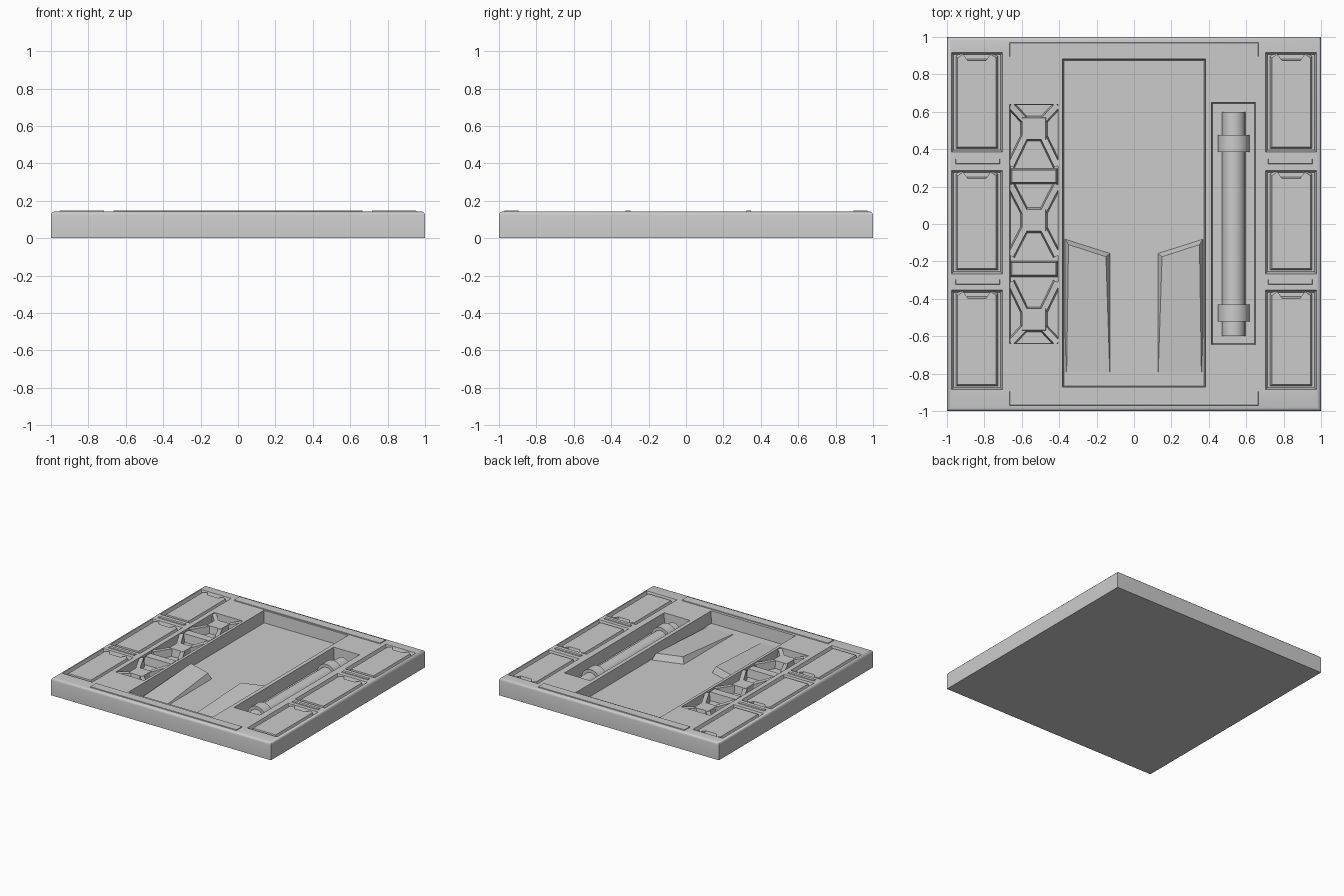
import bpy, bmesh, math

if "Cube" in bpy.data.objects:
    bpy.data.objects.remove(bpy.data.objects["Cube"])

FLOOR = 0.045
TOP = 0.143


def finish(name, bm, bevel=0.0, segs=2):
    bmesh.ops.recalc_face_normals(bm, faces=bm.faces)
    mesh = bpy.data.meshes.new(name)
    bm.to_mesh(mesh)
    bm.free()
    ob = bpy.data.objects.new(name, mesh)
    bpy.context.collection.objects.link(ob)
    bpy.context.view_layer.objects.active = ob
    bpy.ops.object.select_all(action='DESELECT')
    ob.select_set(True)
    if bevel:
        m = ob.modifiers.new("bevel", 'BEVEL')
        m.width, m.segments, m.limit_method = bevel, segs, 'ANGLE'
        bpy.ops.object.modifier_apply(modifier=m.name)
    bpy.ops.object.shade_smooth_by_angle(angle=math.radians(35))
    return ob


def prism(bm, bottom, top):
    """Closed solid between two matching 3D loops."""
    a = [bm.verts.new(p) for p in bottom]
    b = [bm.verts.new(p) for p in top]
    n = len(a)
    bm.faces.new(a[::-1])
    bm.faces.new(b)
    for i in range(n):
        bm.faces.new((a[i], a[(i + 1) % n], b[(i + 1) % n], b[i]))


def block(bm, x0, x1, y0, y1, z0, z1, flare=0.0):
    """Box whose top is wider (flare > 0) or narrower than its base."""
    def rect(g, z):
        return [(x0 - g, y0 - g, z), (x1 + g, y0 - g, z),
                (x1 + g, y1 + g, z), (x0 - g, y1 + g, z)]
    prism(bm, rect(0, z0), rect(flare, z1))


PAD_ROWS = [(0.40, 0.90), (-0.25, 0.27), (-0.87, -0.37)]

# Slab with rounded top edge
bm = bmesh.new()
block(bm, -1, 1, -1, 1, 0, TOP)
bmesh.ops.bevel(bm, geom=[e for e in bm.edges if all(v.co.z > 0.1 for v in e.verts)],
                offset=0.02, segments=3, profile=0.5, affect='EDGES')
slab = finish("slab", bm)

# Recesses: centre bay, two slots and six pad pockets
bm = bmesh.new()
block(bm, -0.375, 0.375, -0.865, 0.875, FLOOR, 0.2, 0.012)
block(bm, 0.42, 0.645, -0.64, 0.645, FLOOR, 0.2, 0.008)
block(bm, -0.66, -0.41, -0.635, 0.635, 0.07, 0.2, 0.008)
for s in (-1, 1):
    for y0, y1 in PAD_ROWS:
        xs = sorted((s * 0.715, s * 0.965))
        block(bm, xs[0], xs[1], y0 - 0.005, y1 + 0.005, 0.11, 0.2, 0.03)
cutter = finish("recess_cutter", bm)
cutter.hide_render = True
m = slab.modifiers.new("recesses", 'BOOLEAN')
m.operation, m.solver, m.object = 'DIFFERENCE', 'EXACT', cutter
bpy.context.view_layer.objects.active = slab
bpy.ops.object.select_all(action='DESELECT')
slab.select_set(True)
bpy.ops.object.modifier_apply(modifier=m.name)
bpy.data.objects.remove(cutter)
bpy.ops.object.shade_smooth_by_angle(angle=math.radians(35))

# Low raised rim strips
bm = bmesh.new()
for s in (-1, 1):
    ys = sorted((s * 0.89, s * 0.975))
    block(bm, -0.67, 0.67, ys[0], ys[1], 0.12, 0.149, -0.006)
    for y in (0.335, -0.31):
        xs = sorted((s * 0.71, s * 0.96))
        block(bm, xs[0], xs[1], y - 0.02, y + 0.02, 0.12, 0.149, -0.008)
finish("rim_strips", bm)

# Side pads with small horned corners at the back edge
bm = bmesh.new()
for s in (-1, 1):
    for y0, y1 in PAD_ROWS:
        def loop(g, z):
            half, cx = 0.115 - g, s * 0.84
            pts = [(-half, y0 + g), (half, y0 + g), (half, y1 - g),
                   (half - 0.03, y1 + 0.02 - g), (half - 0.055, y1 - 0.015 - g),
                   (-half + 0.055, y1 - 0.015 - g), (-half + 0.03, y1 + 0.02 - g),
                   (-half, y1 - g)]
            return [(cx + x, y, z) for x, y in pts]
        prism(bm, loop(0, 0.10), loop(0.012, 0.139))
finish("side_pads", bm)

# Wedge flaps in the centre bay, high at the back and fading to the floor
bm = bmesh.new()
for s in (-1, 1):
    base = [(0.375, -0.07), (0.12, -0.15), (0.115, -0.80), (0.375, -0.80)]
    crest = [(0.35, -0.11, 0.095), (0.15, -0.175, 0.095),
             (0.13, -0.79, FLOOR + 0.004), (0.36, -0.79, FLOOR + 0.004)]
    prism(bm, [(s * x, y, FLOOR - 0.02) for x, y in base],
          [(s * x, y, z) for x, y, z in crest])
finish("wedge_flaps", bm)

# Lattice in the left slot: hubs, diagonal arms and cross bars
bm = bmesh.new()
CX = -0.535
for cy, up, down in ((0.51, 0.125, 0.20), (0.02, 0.19, 0.19), (-0.51, 0.20, 0.125)):
    block(bm, CX - 0.075, CX + 0.075, cy - 0.07, cy + 0.07, 0.05, 0.13, -0.012)
    for sx in (-1, 1):
        for sy, reach in ((1, up), (-1, down)):
            a = (CX + sx * 0.05, cy + sy * 0.045)
            b = (CX + sx * 0.125, cy + sy * reach)
            d = math.hypot(b[0] - a[0], b[1] - a[1])
            nx, ny = -(b[1] - a[1]) / d, (b[0] - a[0]) / d

            def arm(w, z0, z1):
                return [(p[0] + k * w * nx, p[1] + k * w * ny, z)
                        for p, k, z in ((a, 1, z0), (a, -1, z0), (b, -1, z1), (b, 1, z1))]
            prism(bm, arm(0.026, 0.05, 0.05), arm(0.016, 0.127, 0.137))
for y in (0.255, -0.24):
    block(bm, CX - 0.13, CX + 0.13, y - 0.045, y + 0.045, 0.05, 0.135, -0.012)
finish("lattice", bm)

# Pipe in the right slot with a clamp near each end
bm = bmesh.new()


def rod(r, y0, y1, z, n=24):
    def ring(y):
        return [(0.533 + r * math.cos(2 * math.pi * i / n), y,
                 z + r * math.sin(2 * math.pi * i / n)) for i in range(n)]
    prism(bm, ring(y0), ring(y1))


rod(0.062, -0.60, 0.60, 0.048)
for y in (0.43, -0.475):
    rod(0.085, y - 0.045, y + 0.045, 0.05)
bmesh.ops.bisect_plane(bm, geom=bm.verts[:] + bm.edges[:] + bm.faces[:],
                       plane_co=(0, 0, 0.03), plane_no=(0, 0, -1), clear_outer=True)
finish("slot_pipe", bm)
